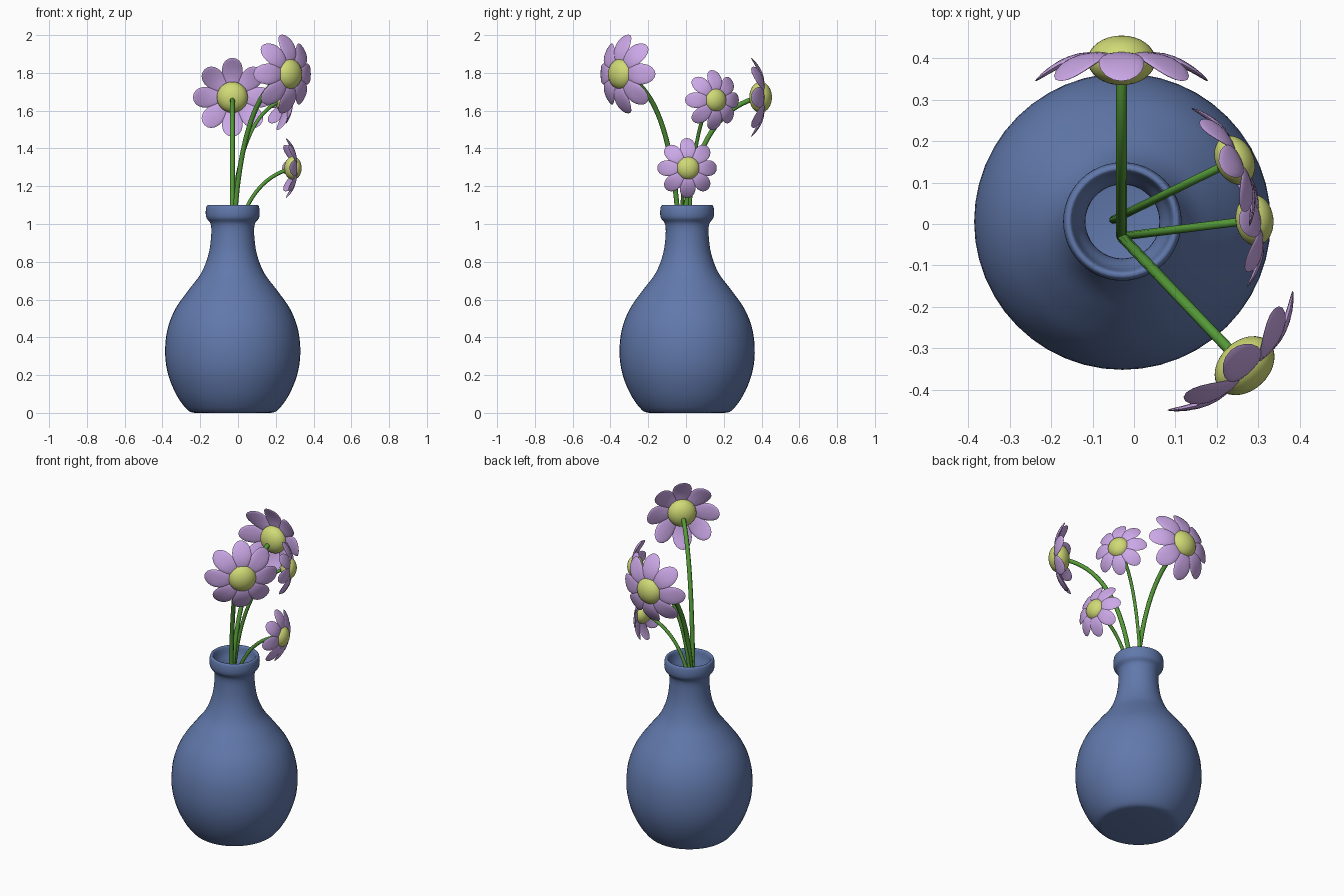
import bpy, bmesh, math
from mathutils import Vector, Matrix

if "Cube" in bpy.data.objects:
    bpy.data.objects.remove(bpy.data.objects["Cube"])


def material(name, rgb):
    m = bpy.data.materials.new(name)
    m.diffuse_color = (*rgb, 1)
    m.use_nodes = True
    m.node_tree.nodes["Principled BSDF"].inputs["Base Color"].default_value = m.diffuse_color
    return m


BLUE = material("blue_glaze", (0.12, 0.19, 0.41))
GREEN = material("stem_green", (0.09, 0.32, 0.04))
LILAC = material("petal_lilac", (0.60, 0.39, 0.80))
YELLOW = material("pollen_yellow", (0.63, 0.70, 0.18))


def finish(bm, name, mat):
    bmesh.ops.recalc_face_normals(bm, faces=bm.faces)
    me = bpy.data.meshes.new(name)
    bm.to_mesh(me)
    bm.free()
    me.materials.append(mat)
    ob = bpy.data.objects.new(name, me)
    bpy.context.collection.objects.link(ob)
    bpy.context.view_layer.objects.active = ob
    ob.select_set(True)
    bpy.ops.object.shade_smooth_by_angle(angle=math.radians(60))
    ob.select_set(False)
    return ob


def catmull(pts, n=4):
    out = []
    for i in range(len(pts) - 1):
        p0, p1, p2, p3 = (Vector(pts[max(0, min(len(pts) - 1, i + k))]) for k in (-1, 0, 1, 2))
        for j in range(n):
            t = j / n
            out.append(0.5 * (2 * p1 + (p2 - p0) * t + (2 * p0 - 5 * p1 + 4 * p2 - p3) * t * t
                              + (3 * p1 - p0 - 3 * p2 + p3) * t ** 3))
    return out + [Vector(pts[-1])]


# vase: outer profile, rounded lip and inner profile spun around the axis
wall = [(0.20, 0), (0.238, 0.014), (0.295, 0.09), (0.341, 0.20), (0.358, 0.315), (0.346, 0.44),
        (0.304, 0.55), (0.234, 0.65), (0.167, 0.74), (0.128, 0.84), (0.114, 0.94), (0.117, 1.0),
        (0.138, 1.03), (0.143, 1.06), (0.139, 1.092), (0.130, 1.10), (0.121, 1.092), (0.112, 1.05),
        (0.093, 1.0), (0.09, 0.94), (0.103, 0.84), (0.143, 0.73), (0.212, 0.635), (0.281, 0.54),
        (0.321, 0.44), (0.333, 0.32), (0.315, 0.2), (0.26, 0.08), (0.20, 0.03)]
prof = [Vector((0, 0))] + catmull(wall) + [Vector((0, 0.03))]
bm = bmesh.new()
vs = [bm.verts.new((p.x, 0, max(0, p.y))) for p in prof]
es = [bm.edges.new(e) for e in zip(vs, vs[1:])]
bmesh.ops.spin(bm, geom=vs + es, cent=(0, 0, 0), axis=(0, 0, 1), angle=math.tau, steps=48, use_duplicate=False)
bmesh.ops.remove_doubles(bm, verts=bm.verts, dist=0.0005)
vase = finish(bm, "vase", BLUE)
vase.location = (-0.028, 0.006, 0)


def flower(tag, start, head, f, lift=0.92, thick=0.013, petals=8):
    head = Vector(head)
    a = Vector((*start, 0.65))
    n = Vector((head.x - a.x, head.y - a.y, 0)).normalized()
    # local frame: z along facing direction, x up
    up = Vector((0, 0, 1))
    side = n.cross(up)
    frame = Matrix((up, side, n)).transposed().to_4x4()
    frame.translation = head

    # stem: quadratic arc rising from inside the vase
    mid = Vector((a.x, a.y, a.z + (head.z - a.z) * lift))
    cu = bpy.data.curves.new("stem_" + tag, 'CURVE')
    cu.dimensions = '3D'
    cu.bevel_depth = thick
    cu.bevel_resolution = 2
    cu.use_fill_caps = True
    sp = cu.splines.new('POLY')
    N = 24
    sp.points.add(N)
    for i in range(N + 1):
        t = i / N
        sp.points[i].co = (*(a * (1 - t) ** 2 + mid * 2 * t * (1 - t) + head * t * t), 1)
    sp.use_smooth = True
    cu.materials.append(GREEN)
    bpy.context.collection.objects.link(bpy.data.objects.new("stem_" + tag, cu))

    # flower centre: flattened ball
    bm = bmesh.new()
    bmesh.ops.create_uvsphere(bm, u_segments=32, v_segments=16, radius=1)
    bm.transform(frame @ Matrix.Diagonal((0.082 * f, 0.082 * f, 0.06 * f, 1)))
    finish(bm, "flower_centre_" + tag, YELLOW)

    # petals: thin ellipsoids, broader at the tip, drooping backwards, in a ring
    bm = bmesh.new()
    for k in range(petals):
        new = bmesh.ops.create_uvsphere(bm, u_segments=20, v_segments=10, radius=1)["verts"]
        rot = Matrix.Rotation(math.tau * k / petals, 4, 'Z')
        for v in new:
            x, y, z = v.co
            r = 0.128 + 0.081 * x
            bend = 0.013 - 0.064 * (max(0, r - 0.06) / 0.15) ** 2
            v.co = frame @ rot @ (Vector((r, 0.056 * y * (0.97 + 0.18 * x), 0.010 * z + bend)) * f)
    finish(bm, "petals_" + tag, LILAC)


flower("back", (-0.03, -0.03), (-0.03, 0.395, 1.671), 1.0)
flower("front_right", (-0.03, -0.03), (0.267, -0.342, 1.794), 1.0)
flower("low_right", (-0.03, -0.03), (0.291, 0.010, 1.296), 0.76, lift=0.88, thick=0.010)
flower("back_right", (-0.05, 0.01), (0.243, 0.154, 1.656), 0.76, thick=0.010)
